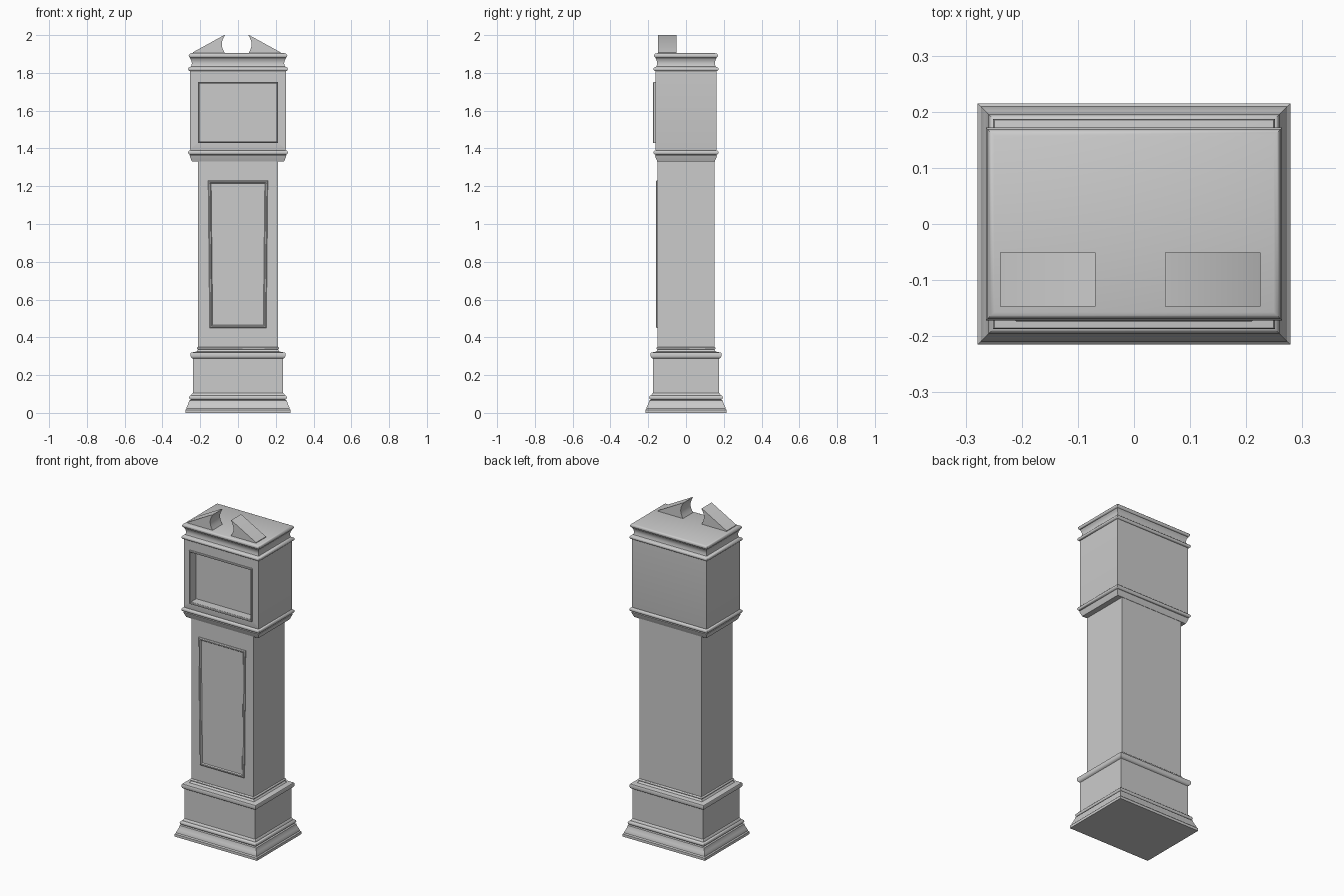
import bpy, bmesh, math

if "Cube" in bpy.data.objects:
    bpy.data.objects.remove(bpy.data.objects["Cube"])


def finish(name, bm, smooth=True):
    bmesh.ops.recalc_face_normals(bm, faces=bm.faces)
    me = bpy.data.meshes.new(name)
    bm.to_mesh(me)
    bm.free()
    ob = bpy.data.objects.new(name, me)
    bpy.context.collection.objects.link(ob)
    if smooth:
        bpy.ops.object.select_all(action='DESELECT')
        ob.select_set(True)
        bpy.context.view_layer.objects.active = ob
        bpy.ops.object.shade_smooth_by_angle(angle=math.radians(35))
    return ob


def loft(bm, rings, cap_start=True, cap_end=True):
    loops = [[bm.verts.new(p) for p in r] for r in rings]
    for a, b in zip(loops, loops[1:]):
        for i in range(len(a)):
            j = (i + 1) % len(a)
            bm.faces.new((a[i], a[j], b[j], b[i]))
    if cap_start:
        bm.faces.new(loops[0])
    if cap_end:
        bm.faces.new(loops[-1])


def section(name, hx, hy, profile):
    """Rectangular body hx by hy; profile = (outward offset, height)."""
    bm = bmesh.new()
    loft(bm, [[(sx * (hx + o), sy * (hy + o), z)
               for sx, sy in ((-1, -1), (1, -1), (1, 1), (-1, 1))]
              for o, z in profile])
    return finish(name, bm)


def bead(o, z, r, n=6):
    """Half-round moulding centred on height z."""
    return [(o + r * math.cos(t), z + r * math.sin(t))
            for t in [math.pi * (i / n - 0.5) for i in range(n + 1)]]


def framed_panel(name, top_w, bot_w, z0, z1, profile):
    """Raised frame with sunken panel; profile = (inset, y)."""
    bm = bmesh.new()
    loft(bm, [[(-bot_w + d, y, z0 + d), (bot_w - d, y, z0 + d),
               (top_w - d, y, z1 - d), (-top_w + d, y, z1 - d)]
              for d, y in profile])
    return finish(name, bm)


# Plinth: flared foot, box and cap
section("plinth", 0.239, 0.175,
        [(0.040, 0), (0.040, 0.016), (0.034, 0.022), (0.033, 0.030),
         (0.027, 0.042), (0.022, 0.055), (0.020, 0.066)]
        + bead(0.008, 0.081, 0.012)
        + [(0.007, 0.097), (0.004, 0.103), (0, 0.106), (0, 0.287),
           (0.005, 0.290), (0.010, 0.294), (0.012, 0.300), (0.012, 0.316),
           (0.010, 0.319), (-0.015, 0.324)])

# Trunk with a small moulding at its foot
section("trunk", 0.211, 0.15,
        [(0.010, 0.322), (0.002, 0.332)] + bead(0, 0.342, 0.007)
        + [(0, 0.352), (0, 1.335)])

# Hood: lower moulding, case, frieze and cornice
hood = section("hood", 0.252, 0.16,
        [(-0.008, 1.33), (-0.005, 1.338), (0.0, 1.35), (0.004, 1.362)]
        + bead(0, 1.378, 0.012)
        + [(0.001, 1.395), (0.001, 1.80)] + bead(0.001, 1.82, 0.011)
        + [(-0.004, 1.835), (-0.008, 1.85), (-0.004, 1.868), (0.002, 1.878)]
        + bead(-0.003, 1.891, 0.012) + [(-0.008, 1.905)])

# Deep dial opening cut into the hood
bm = bmesh.new()
loft(bm, [[(-0.206, y, 1.436), (0.206, y, 1.436),
           (0.206, y, 1.744), (-0.206, y, 1.744)] for y in (-0.3, -0.11)])
cutter = finish("dial_cutter", bm, False)
cutter.hide_render = True
cutter.hide_set(True)
cut = hood.modifiers.new("dial_opening", 'BOOLEAN')
cut.object = cutter
cut.operation = 'DIFFERENCE'
cut.solver = 'EXACT'
bm = bmesh.new()
loft(bm, [[(-0.212 + d, y, 1.428 + d), (0.212 - d, y, 1.428 + d),
           (0.212 - d, y, 1.752 - d), (-0.212 + d, y, 1.752 - d)]
          for d, y in [(0, -0.155), (0, -0.172), (0.003, -0.174),
                       (0.007, -0.172), (0.007, -0.155), (0, -0.155)]],
     False, False)
bmesh.ops.remove_doubles(bm, verts=bm.verts, dist=1e-5)
finish("dial_frame", bm)

# Trunk door
framed_panel("trunk_door", 0.158, 0.150, 0.45, 1.23,
             [(0, -0.145), (0, -0.155), (0.005, -0.159), (0.011, -0.158),
              (0.016, -0.152)])

# Broken pediment: two scrolled wedges
for side, s in (("left", -1), ("right", 1)):
    outline = [(0.232, 1.903), (0.232, 1.909), (0.066, 2.0), (0.062, 2.0)]
    outline += [(0.062 + 0.017 * math.sin(math.pi * k / 8),
                 2.0 - 0.097 * k / 8) for k in range(1, 9)]
    bm = bmesh.new()
    loft(bm, [[(s * x - 0.007, y, z) for x, z in outline]
              for y in (-0.147, -0.051)])
    finish("pediment_" + side, bm)
